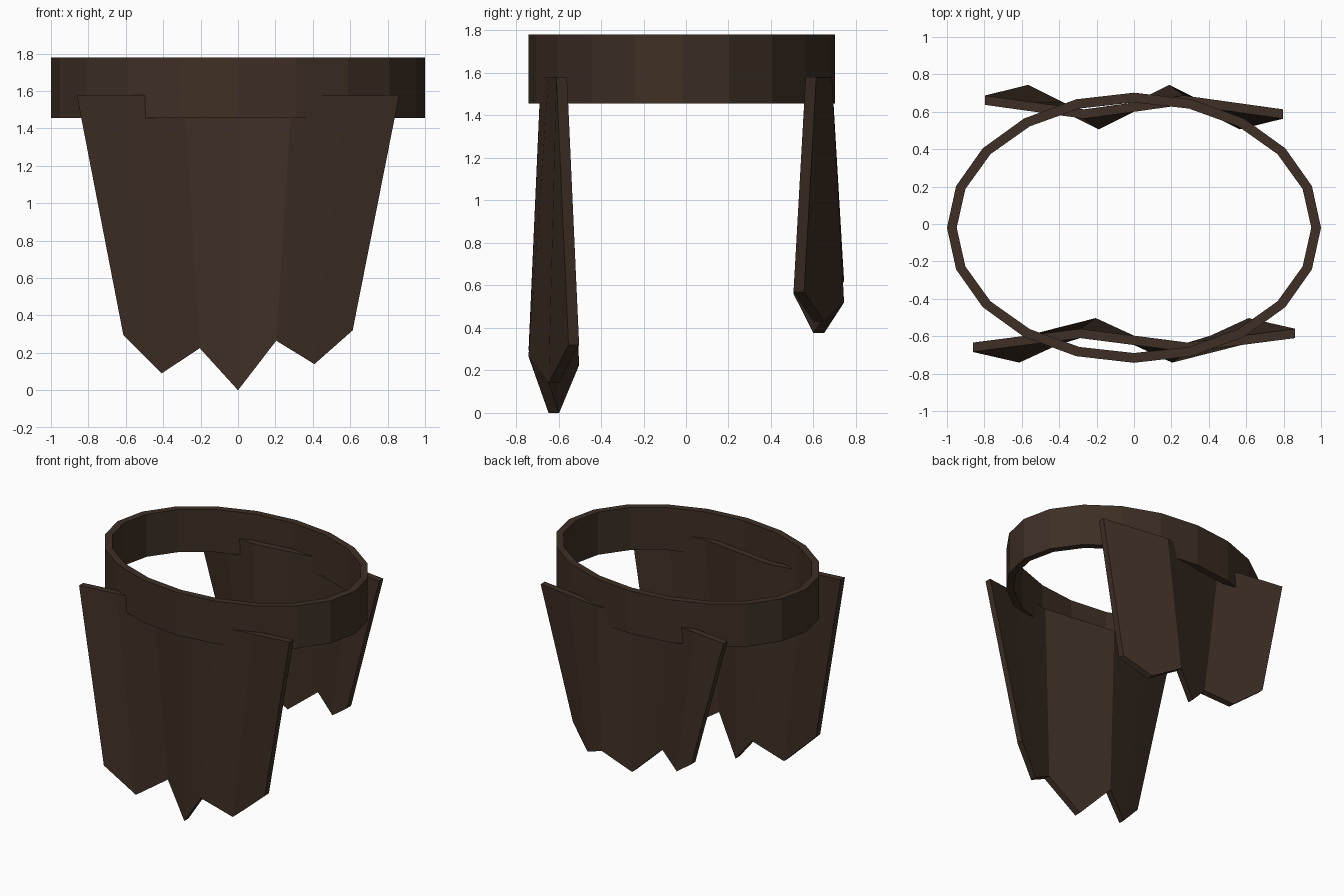
import bpy, bmesh, math

if "Cube" in bpy.data.objects:
    bpy.data.objects.remove(bpy.data.objects["Cube"])

leather = bpy.data.materials.new("dark brown leather")
leather.diffuse_color = (0.047, 0.028, 0.018, 1)
leather.use_nodes = True
leather.node_tree.nodes["Principled BSDF"].inputs["Base Color"].default_value = leather.diffuse_color


def finish(bm, name):
    bmesh.ops.recalc_face_normals(bm, faces=bm.faces)
    mesh = bpy.data.meshes.new(name)
    bm.to_mesh(mesh)
    bm.free()
    mesh.materials.append(leather)
    obj = bpy.data.objects.new(name, mesh)
    bpy.context.collection.objects.link(obj)
    return obj


def belt(name, rx, ry, wall, cy, z0, z1, sides=20):
    """Oval band with a rectangular cross-section."""
    bm = bmesh.new()
    rings = []
    for i in range(sides):
        a = 2 * math.pi * i / sides
        section = [(0, z0), (0, z1), (wall, z1), (wall, z0)]
        rings.append([bm.verts.new(((rx - w) * math.cos(a), cy + (ry - w) * math.sin(a), z))
                      for w, z in section])
    for i in range(sides):
        a, b = rings[i], rings[(i + 1) % sides]
        for k in range(4):
            m = (k + 1) % 4
            bm.faces.new((a[k], b[k], b[m], a[m]))
    return finish(bm, name)


def flap(name, cy, top_half, low_half, top_z, low_z, first, thick=0.05):
    """Zigzag-folded skirt: three panels, each ending in a point.
    low_z lists the heights of the hem from left to right."""
    bm = bmesh.new()
    fold = [first, 0, -first, 0, first, 0, -first]
    columns = []
    for i, z in enumerate(low_z):
        t = (i - 3) / 3
        y_top, y_low = cy + fold[i] * 0.037, cy + fold[i] * 0.094
        h = thick / 2
        columns.append([bm.verts.new(p) for p in (
            (t * top_half, y_top - h, top_z), (t * top_half, y_top + h, top_z),
            (t * low_half, y_low + h, z), (t * low_half, y_low - h, z))])
    for a, b in zip(columns, columns[1:]):
        for k in range(4):
            m = (k + 1) % 4
            bm.faces.new((a[k], b[k], b[m], a[m]))
    bm.faces.new(columns[0])
    bm.faces.new(columns[-1])
    return finish(bm, name)


# Waist band
belt("waist_belt", 1.0, 0.722, 0.052, -0.02, 1.455, 1.78)

# Long front skirt and shorter back skirt
flap("front_flap", -0.622, 0.862, 0.613, 1.58,
     (0.295, 0.09, 0.225, 0.0, 0.265, 0.14, 0.32), -1)
flap("back_flap", 0.625, 0.797, 0.565, 1.58,
     (0.62, 0.48, 0.56, 0.375, 0.52, 0.43, 0.57), 1)
